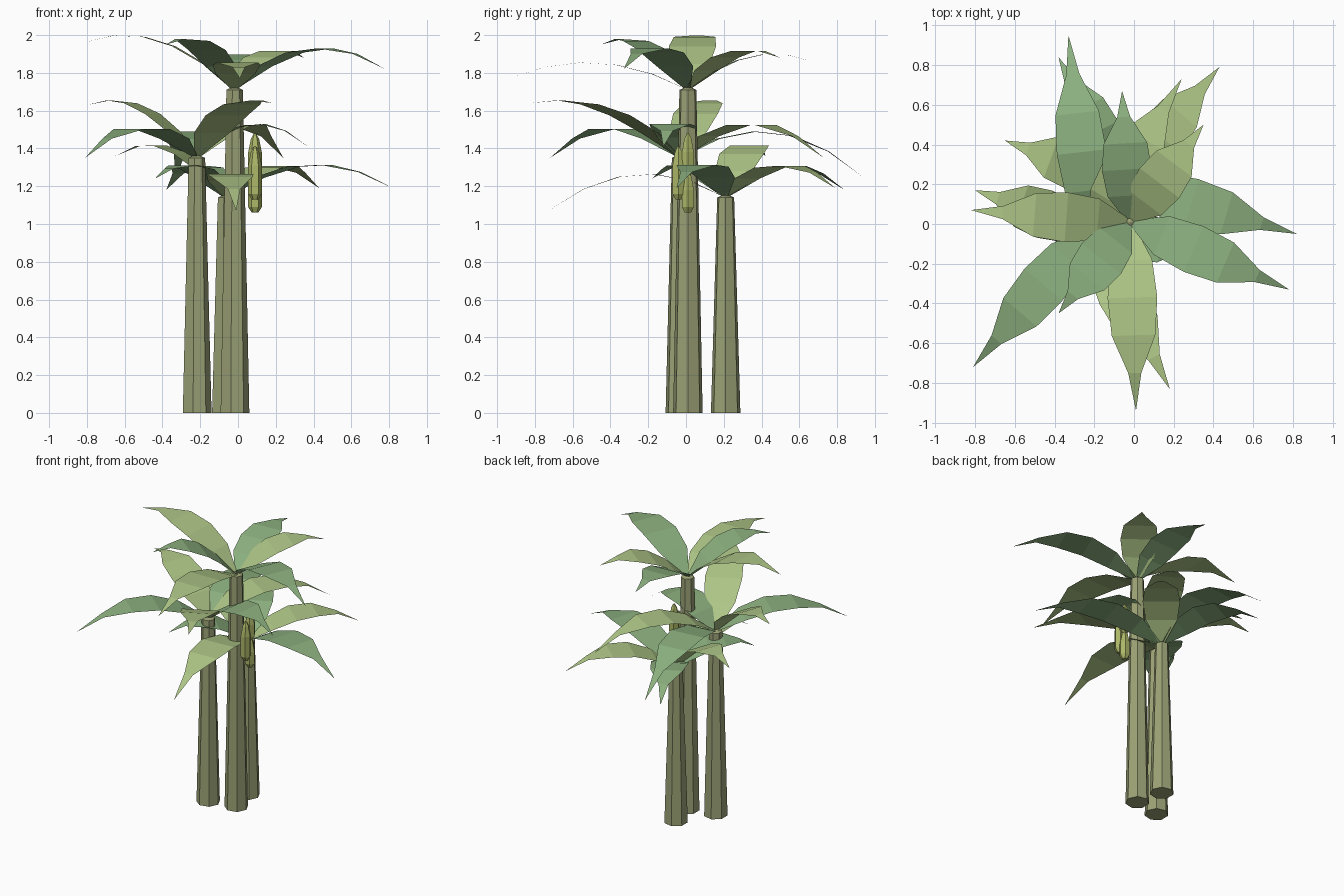
import bpy, bmesh, math
from mathutils import Vector

if "Cube" in bpy.data.objects:
    bpy.data.objects.remove(bpy.data.objects["Cube"])


def material(name, rgb):
    m = bpy.data.materials.new(name)
    m.diffuse_color = (*rgb, 1)
    m.use_nodes = True
    m.node_tree.nodes["Principled BSDF"].inputs["Base Color"].default_value = m.diffuse_color
    return m


TEAL = material("leaf_green", (0.26, 0.43, 0.21))
LIME = material("leaf_yellow_green", (0.42, 0.56, 0.24))
BARK = material("trunk_olive", (0.33, 0.36, 0.18))
FRUIT = material("fruit_yellow_green", (0.42, 0.48, 0.14))


def add_object(name, verts, faces, mat):
    me = bpy.data.meshes.new(name)
    me.from_pydata(verts, [], faces)
    me.materials.append(mat)
    ob = bpy.data.objects.new(name, me)
    bpy.context.collection.objects.link(ob)
    return ob


def lathe(name, x, y, z, profile, sides, mat):
    """Faceted solid of revolution; profile is (radius, height)."""
    verts, faces = [], []
    for r, h in profile:
        for i in range(sides):
            a = math.tau * i / sides
            verts.append((x + r * math.cos(a), y + r * math.sin(a), z + h))
    for k in range(len(profile) - 1):
        for i in range(sides):
            j = (i + 1) % sides
            faces.append((k * sides + i, k * sides + j,
                          (k + 1) * sides + j, (k + 1) * sides + i))
    top = (len(profile) - 1) * sides
    faces.append(tuple(reversed(range(sides))))
    faces.append(tuple(range(top, top + sides)))
    return add_object(name, verts, faces, mat)


# half width of a leaf at even steps from its base to just before its tip
WIDTHS = (0.012, 0.105, 0.125, 0.11, 0.033)


def leaf(name, base, tip, peak, mat):
    """Flat-section strip arching from base over the peak height to the tip."""
    b, t = Vector(base), Vector(tip)
    run = Vector((t.x - b.x, t.y - b.y, 0))
    side = Vector((-run.y, run.x, 0)).normalized()
    p, e = peak - b.z, t.z - b.z
    slope = 2 * p + 2 * math.sqrt(max(p * p - p * e, 0))
    verts, n = [], len(WIDTHS)
    for i, w in enumerate(WIDTHS):
        f = i / n
        c = b + run * f
        c.z = b.z + slope * f - (slope - e) * f * f
        verts += [c - side * w, c + side * w]
    verts.append(t)
    faces = [(2 * i, 2 * i + 2, 2 * i + 3, 2 * i + 1) for i in range(n - 1)]
    faces.append((2 * n - 2, 2 * n, 2 * n - 1))
    return add_object(name, verts, faces, mat)


# each stem: x, y, height, then leaves as (tip x, tip y, tip z, peak z)
STEMS = {
    "tall": (-0.02, 0.01, 1.71, [
        (0.78, -0.33, 1.82, 1.93), (0.35, 0.50, 1.88, 1.92),
        (-0.06, 0.67, 1.86, 1.90), (-0.82, 0.07, 1.96, 2.00),
        (-0.38, -0.45, 1.95, 1.98), (0.01, -0.94, 1.77, 1.855)]),
    "middle": (-0.22, -0.03, 1.35, [
        (0.37, -0.12, 1.41, 1.53), (0.24, 0.73, 1.35, 1.53),
        (-0.33, 0.95, 1.24, 1.49), (-0.80, 0.17, 1.63, 1.655),
        (-0.81, -0.72, 1.35, 1.51), (0.18, -0.83, 1.64, 1.655)]),
    "short": (-0.065, 0.21, 1.14, [
        (0.82, -0.05, 1.19, 1.315), (0.43, 0.79, 1.19, 1.31),
        (-0.38, 0.84, 1.18, 1.31), (-0.65, 0.42, 1.36, 1.42),
        (-0.44, -0.18, 1.24, 1.31), (-0.01, -0.73, 1.07, 1.265)]),
}

for label, (x, y, h, tips) in STEMS.items():
    # tapered seven-sided trunk with a low pointed cap
    lathe(f"{label}_trunk", x, y, 0,
          [(0.08, 0), (0.046, h), (0.002, h + 0.02)], 7, BARK)
    # crown, with leaf colours alternating round the stem
    for i, (tx, ty, tz, peak) in enumerate(tips):
        teal = (i % 2 == 0) == (label != "middle")
        if label == "middle":
            teal = i % 2 == 0
        leaf(f"{label}_leaf_{i + 1}", (x, y, h), (tx, ty, tz), peak,
             TEAL if teal else LIME)

# hanging bunch of fruit beside the tall trunk
for i, (y, z) in enumerate([(0.01, 1.26), (-0.04, 1.19), (-0.04, 1.13), (0.01, 1.06)]):
    lathe(f"fruit_{i + 1}", 0.09, y, z,
          [(0.018, 0), (0.036, 0.03), (0.036, 0.12), (0.022, 0.19), (0.006, 0.22)],
          6, FRUIT)
